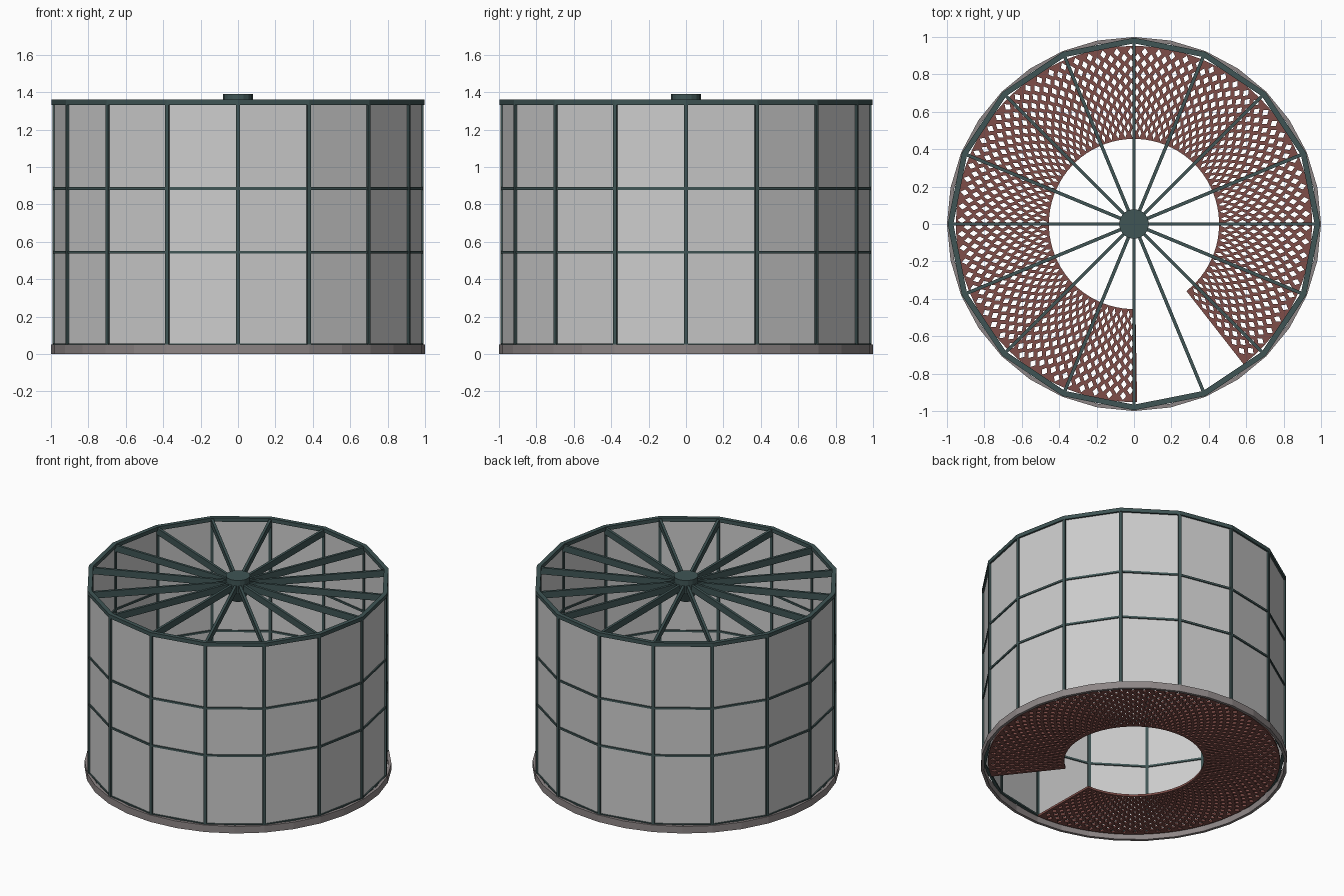
import bpy, bmesh
from math import sin, cos, radians, pi

if "Cube" in bpy.data.objects:
    bpy.data.objects.remove(bpy.data.objects["Cube"])

N = 16                       # sides of the glazed drum


def material(name, rgb):
    m = bpy.data.materials.new(name)
    m.diffuse_color = (*rgb, 1)
    m.use_nodes = True
    m.node_tree.nodes["Principled BSDF"].inputs["Base Color"].default_value = m.diffuse_color
    return m


DARK = material("dark_green_metal", (0.05, 0.09, 0.09))
RED = material("red_grating", (0.21, 0.075, 0.065))
STONE = material("warm_grey", (0.27, 0.24, 0.24))


def polar(r, a, z):
    return (r * cos(a), r * sin(a), z)


def finish(name, bm, mat=None):
    bmesh.ops.recalc_face_normals(bm, faces=bm.faces)
    me = bpy.data.meshes.new(name)
    bm.to_mesh(me)
    bm.free()
    ob = bpy.data.objects.new(name, me)
    bpy.context.collection.objects.link(ob)
    if mat:
        me.materials.append(mat)
    return ob


def lathe(bm, profile, n, closed=True):
    """Sweep an (r, z) profile around z in n flat sides."""
    rings = [[bm.verts.new(polar(r, 2 * pi * i / n, z)) for r, z in profile] for i in range(n)]
    k = len(profile)
    for i in range(n):
        a, b = rings[i], rings[(i + 1) % n]
        for j in range(k if closed else k - 1):
            bm.faces.new((a[j], b[j], b[(j + 1) % k], a[(j + 1) % k]))
    if not closed:
        bm.faces.new([r[0] for r in rings])
        bm.faces.new([r[-1] for r in rings])


def ring(name, r0, r1, z0, z1, n, mat):
    bm = bmesh.new()
    lathe(bm, [(r0, z0), (r1, z0), (r1, z1), (r0, z1)], n)
    return finish(name, bm, mat)


def radial_bars(name, r0, r1, z0, z1, width, mat):
    """One box per corner, pointing outward from the axis."""
    bm = bmesh.new()
    for i in range(N):
        a = 2 * pi * i / N
        c, s = cos(a), sin(a)
        vs = bmesh.ops.create_cube(bm, size=1)["verts"]
        for v in vs:
            x = (r0 + r1) / 2 + v.co.x * (r1 - r0)
            y = v.co.y * width
            v.co = (x * c - y * s, x * s + y * c, (z0 + z1) / 2 + v.co.z * (z1 - z0))
    return finish(name, bm, mat)


# Round base kerb
ring("base_kerb", 0.98, 1.0, 0.0, 0.05, 32, STONE)

# Glass walls
ring("glass_panes", 0.977, 0.983, 0.05, 1.34, N, None)

# Window frame: posts, glazing bars, top rail
radial_bars("window_posts", 0.968, 0.993, 0.045, 1.34, 0.02, DARK)
for name, z, h in (("sill_rail", 0.05, 0.006), ("lower_glazing_bar", 0.545, 0.007),
                   ("upper_glazing_bar", 0.885, 0.007)):
    ring(name, 0.97, 0.991, z - h, z + h, N, DARK)
ring("top_rail", 0.966, 0.996, 1.333, 1.36, N, DARK)

# Roof spokes and central hub
radial_bars("roof_spokes", 0.04, 0.975, 1.305, 1.352, 0.018, DARK)
bm = bmesh.new()
lathe(bm, [(0.045, 1.22), (0.08, 1.30), (0.08, 1.39)], N, closed=False)
finish("roof_hub", bm, DARK)

# Perforated walkway: lattice of diamonds, each with a smaller diamond hole
NA, NR = 140, 16
A0, A1, R0, R1 = radians(-52), radians(271), 0.455, 0.952
bm = bmesh.new()
grid = {}


def walkway_point(i, j):
    return polar(R0 + (R1 - R0) * j / NR, A0 + (A1 - A0) * i / NA, 0.03)


def corner(i, j):
    if (i, j) not in grid:
        grid[i, j] = bm.verts.new(walkway_point(i, j))
    return grid[i, j]


for i in range(NA + 1):
    for j in range(NR + 1):
        if (i + j) % 2 == 0:
            continue
        dirs = ((1, 0), (0, 1), (-1, 0), (0, -1))
        near = [(i + di, j + dj) for di, dj in dirs]
        inside = [p for p in near if 0 <= p[0] <= NA and 0 <= p[1] <= NR]
        if len(inside) == 4:
            outer = [corner(*p) for p in near]
            inner = [bm.verts.new(walkway_point(i + 0.45 * di, j + 0.72 * dj)) for di, dj in dirs]
            for k in range(4):
                m = (k + 1) % 4
                bm.faces.new((outer[k], outer[m], inner[m], inner[k]))
        elif len(inside) == 3:      # solid half diamonds along the borders
            bm.faces.new([corner(*p) for p in inside])
        else:                       # corner piece
            bm.faces.new([corner(i, j)] + [corner(*p) for p in inside])
walkway = finish("walkway_grating", bm, RED)
mod = walkway.modifiers.new("thickness", "SOLIDIFY")
mod.thickness = 0.015
mod.offset = 0
